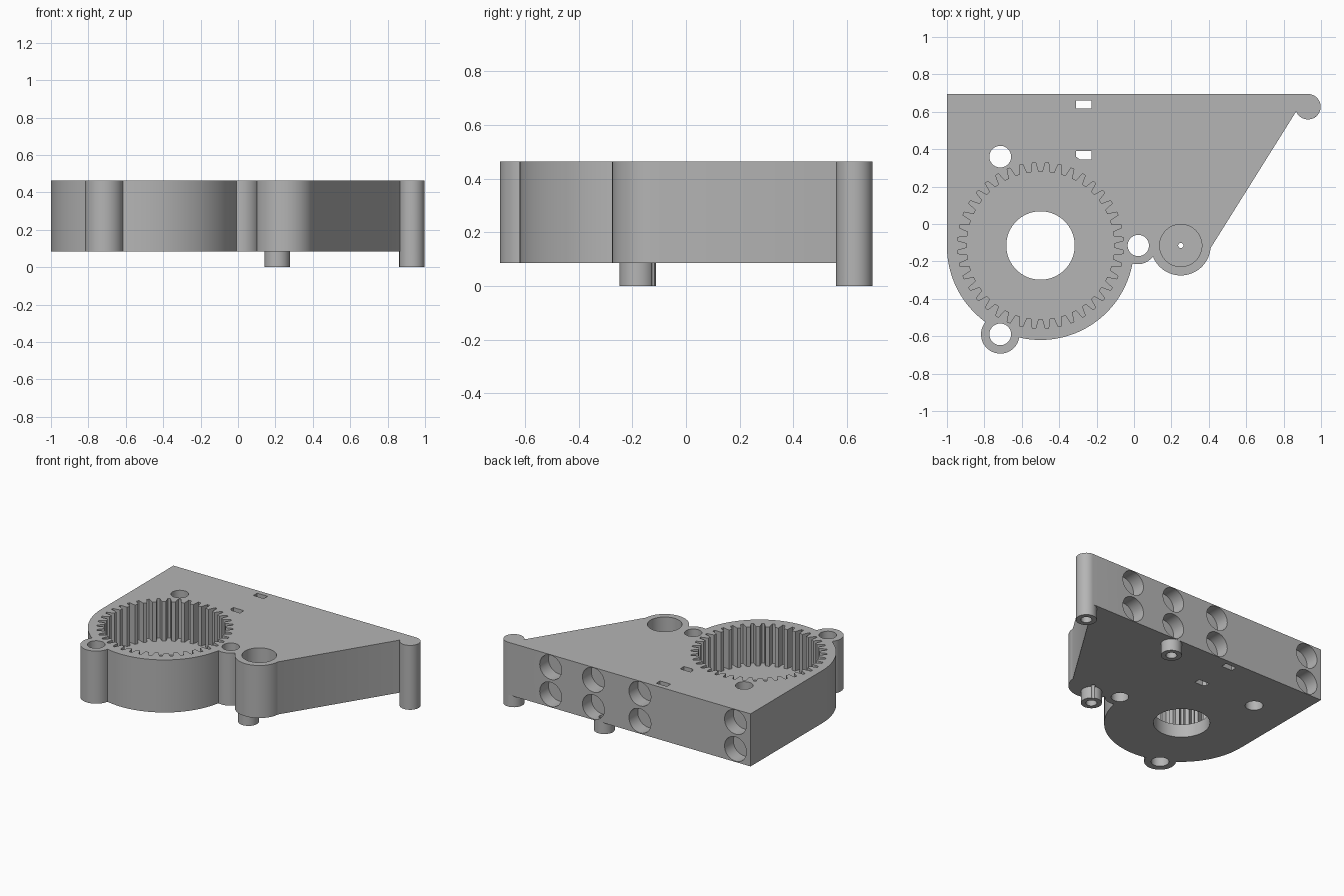
import bpy
import bmesh
from math import cos, sin, radians, pi

if "Cube" in bpy.data.objects:
    bpy.data.objects.remove(bpy.data.objects["Cube"], do_unlink=True)

grey = bpy.data.materials.new("mid grey")
grey.use_nodes = True
grey.diffuse_color = (0.46, 0.46, 0.46, 1)
grey.node_tree.nodes["Principled BSDF"].inputs["Base Color"].default_value = (0.46, 0.46, 0.46, 1)

BOTTOM, TOP = 0.085, 0.463
FLOOR = 0.18


def arc(cx, cy, r, start, end, steps=24):
    """Points along an arc, angles in degrees."""
    angles = [radians(start + (end - start) * i / steps) for i in range(steps + 1)]
    return [(cx + r * cos(a), cy + r * sin(a)) for a in angles]


def prism(name, points, z0, z1):
    """Closed solid from a counter-clockwise outline."""
    bm = bmesh.new()
    face = bm.faces.new([bm.verts.new((x, y, z0)) for x, y in points])
    out = bmesh.ops.extrude_face_region(bm, geom=[face])
    verts = [v for v in out["geom"] if isinstance(v, bmesh.types.BMVert)]
    bmesh.ops.translate(bm, verts=verts, vec=(0, 0, z1 - z0))
    bmesh.ops.recalc_face_normals(bm, faces=bm.faces)
    mesh = bpy.data.meshes.new(name)
    bm.to_mesh(mesh)
    bm.free()
    mesh.materials.append(grey)
    obj = bpy.data.objects.new(name, mesh)
    bpy.context.collection.objects.link(obj)
    return obj


def cylinder(name, x, y, r, z0, z1, steps=48):
    return prism(name, arc(x, y, r, 0, 360, steps)[:-1], z0, z1)


def combine(target, tool, operation):
    """Apply a boolean and discard the tool."""
    bpy.context.view_layer.objects.active = target
    mod = target.modifiers.new(tool.name, "BOOLEAN")
    mod.operation, mod.solver, mod.object = operation, "EXACT", tool
    bpy.ops.object.modifier_apply(modifier=mod.name)
    bpy.data.objects.remove(tool, do_unlink=True)


# Housing plate outline: round gear end, three lobes, sloped side, corner post
outline = [(-1, 0.695)]
outline += arc(-0.5, -0.12, 0.5, 180, 233.7)
outline += arc(-0.715, -0.59, 0.103, 141, 350)
outline += arc(-0.5, -0.12, 0.5, 257.5, 349.5, 40)
outline += arc(0.02, -0.115, 0.1, 254, 323, 12)
outline += arc(0.25, -0.115, 0.16, 202, 355, 32)
outline += arc(0.93, 0.627, 0.068, 202, 450, 32)
body = prism("gear_housing", outline, BOTTOM, TOP)

# Feet under the plate, then their blind screw holes
feet = [(0.93, 0.627), (0.21, 0.627), (0.21, -0.18)]
for x, y in feet:
    combine(body, cylinder("foot", x, y, 0.068, 0, BOTTOM + 0.02), "UNION")
for x, y in feet:
    combine(body, cylinder("foot_hole", x, y, 0.036, -0.1, 0.12, 32), "DIFFERENCE")

# Internal ring gear pocket with centre bore
TEETH = 40
TOOTH = [(-0.2, 0.395), (0.2, 0.395), (0.31, 0.425), (0.38, 0.445), (0.62, 0.445), (0.69, 0.425)]
gear = []
for i in range(TEETH):
    for step, r in TOOTH:
        a = 2 * pi * (i + step) / TEETH
        gear.append((-0.5 + r * cos(a), -0.115 + r * sin(a)))
combine(body, prism("gear_pocket", gear, FLOOR, 0.6), "DIFFERENCE")
combine(body, cylinder("centre_bore", -0.5, -0.115, 0.183, -0.1, 0.6, 64), "DIFFERENCE")

# Vertical bolt holes and the round pocket with its pin hole
for x, y, r in [(-0.715, 0.36, 0.058), (-0.715, -0.59, 0.058), (0.023, -0.115, 0.057), (0.25, -0.115, 0.014)]:
    combine(body, cylinder("bolt_hole", x, y, r, -0.1, 0.6), "DIFFERENCE")
combine(body, cylinder("round_pocket", 0.25, -0.115, 0.113, FLOOR, 0.6), "DIFFERENCE")

# Two small slots, the front one with a clipped corner
slots = [[(-0.31, 0.617), (-0.226, 0.617), (-0.226, 0.66), (-0.31, 0.66)],
         [(-0.29, 0.345), (-0.226, 0.345), (-0.226, 0.39), (-0.31, 0.39), (-0.31, 0.36)]]
for points in slots:
    combine(body, prism("slot", points, -0.1, 0.6), "DIFFERENCE")

# Two rows of blind round holes in the back wall
for x in (-0.88, -0.12, 0.25, 0.59):
    for z in (0.178, 0.372):
        hole = cylinder("back_hole", 0, 0, 0.087, 0, 0.2)
        hole.location = (x, 0.795, z)
        hole.rotation_euler = (pi / 2, 0, 0)
        bpy.context.view_layer.update()
        combine(body, hole, "DIFFERENCE")

# Smooth round walls, crisp edges
bpy.ops.object.select_all(action="DESELECT")
body.select_set(True)
bpy.context.view_layer.objects.active = body
bpy.ops.object.shade_smooth_by_angle(angle=radians(25))
